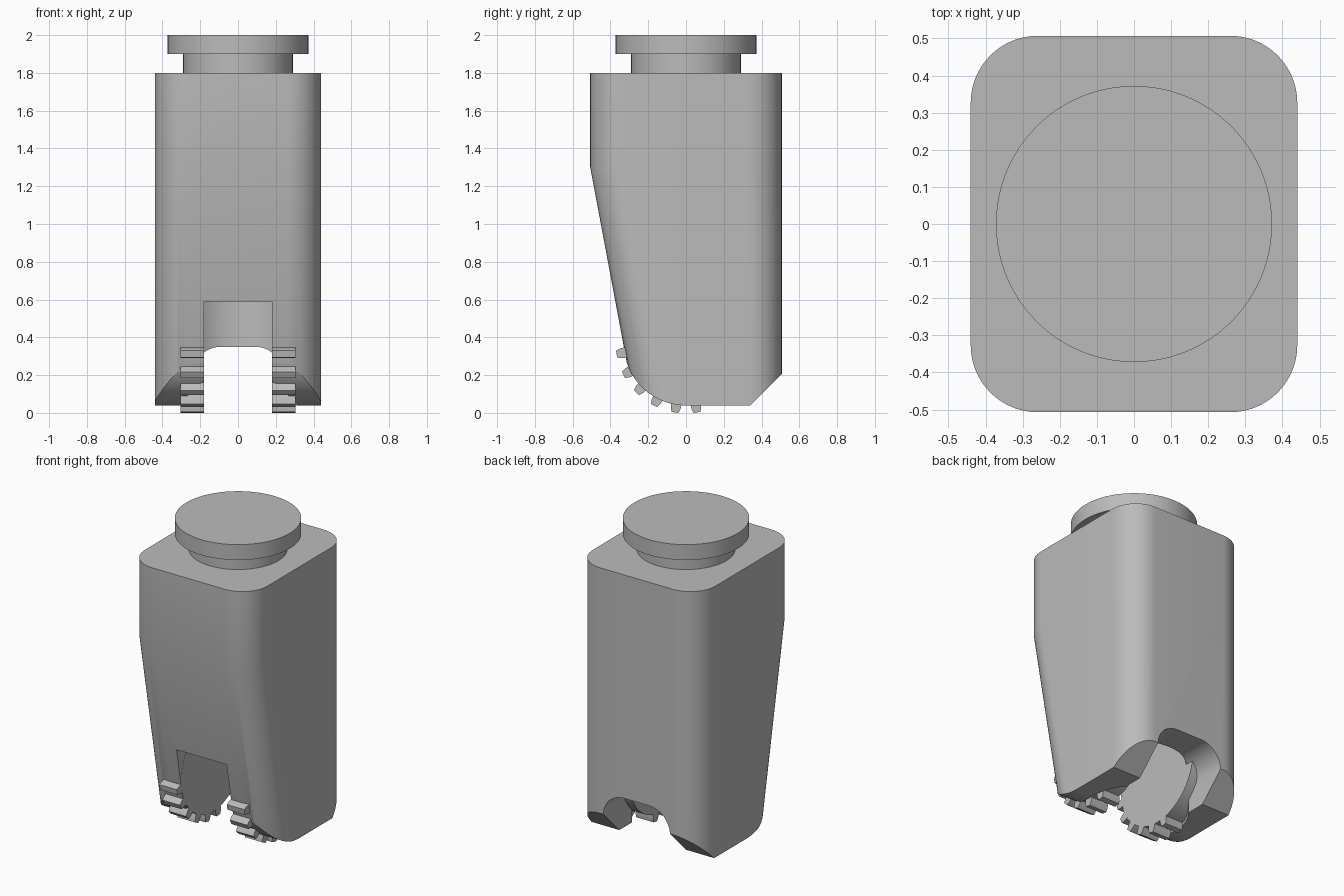
import bpy, bmesh
from math import sin, cos, pi, radians, tan

if "Cube" in bpy.data.objects:
    bpy.data.objects.remove(bpy.data.objects["Cube"], do_unlink=True)

GREY = (0.5, 0.5, 0.5, 1)
mat = bpy.data.materials.new("plain grey")
mat.use_nodes = True
mat.diffuse_color = GREY
mat.node_tree.nodes["Principled BSDF"].inputs["Base Color"].default_value = GREY

AXLE_Z, ROOT, TIP = 0.37, 0.33, 0.372     # gear axle height and radii
GEAR_IN, GEAR_OUT = 0.18, 0.305           # gear extent in x
SLOPE = radians(10.6)                     # lean of the lower front


def loft(bm, rings):
    """Skin a stack of equal rings and cap both ends."""
    loops = [[bm.verts.new(p) for p in ring] for ring in rings]
    n = len(loops[0])
    for a, b in zip(loops, loops[1:]):
        for i in range(n):
            j = (i + 1) % n
            bm.faces.new((a[i], a[j], b[j], b[i]))
    bm.faces.new(loops[0][::-1])
    bm.faces.new(loops[-1])


def make(name, *stacks):
    bm = bmesh.new()
    for rings in stacks:
        loft(bm, rings)
    bmesh.ops.recalc_face_normals(bm, faces=bm.faces)
    mesh = bpy.data.meshes.new(name)
    bm.to_mesh(mesh)
    bm.free()
    mesh.materials.append(mat)
    ob = bpy.data.objects.new(name, mesh)
    bpy.context.collection.objects.link(ob)
    return ob


def along_x(profile, x0, x1):
    return [[(x, y, z) for y, z in profile] for x in (x0, x1)]


def along_y(profile, y0, y1):
    return [[(x, y, z) for x, z in profile] for y in (y0, y1)]


def disc(radius, z0, z1, n=96):
    ring = [(radius * cos(2 * pi * i / n), radius * sin(2 * pi * i / n)) for i in range(n)]
    return [[(x, y, z) for x, y in ring] for z in (z0, z1)]


def arc(cx, cy, r, a0, a1, n):
    return [(cx + r * cos(a0 + (a1 - a0) * i / n), cy + r * sin(a0 + (a1 - a0) * i / n))
            for i in range(n + 1)]


def smooth(ob):
    bpy.ops.object.select_all(action="DESELECT")
    ob.select_set(True)
    bpy.context.view_layer.objects.active = ob
    bpy.ops.object.shade_smooth_by_angle(angle=radians(25))


def boolean(ob, cutter, operation):
    mod = ob.modifiers.new(cutter.name, "BOOLEAN")
    mod.operation, mod.solver, mod.object = operation, "EXACT", cutter
    bpy.context.view_layer.objects.active = ob
    bpy.ops.object.modifier_apply(modifier=mod.name)
    bpy.data.objects.remove(cutter, do_unlink=True)


def section(z):
    """Rounded rectangle whose front edge leans back below the shoulder."""
    r, hx, back = 0.18, 0.44, 0.507
    front = -back + max(0, 1.3 - z) * tan(SLOPE)
    ring = []
    for k, (cx, cy) in enumerate([(hx - r, back - r), (r - hx, back - r),
                                  (r - hx, front + r), (hx - r, front + r)]):
        ring += arc(cx, cy, r, k * pi / 2, (k + 1) * pi / 2, 14)
    return [(x, y, z) for x, y in ring]


# Body: rounded column trimmed to a curved toe and a chamfered heel
body = make("body", [section(z) for z in (-0.05, 1.3, 1.8)])
toe = arc(0, AXLE_Z, ROOT + 0.0005, -pi / 2, -pi - SLOPE * -1, 28)
side = [(-0.8, 2), (0.8, 2), (0.8, 0.5), (0.34, 0.04)] + toe + [(-0.8, 0.32)]
boolean(body, make("trim_cutter", along_x(side, -0.6, 0.6)), "INTERSECT")

# Front slot, round chamber and arched rear opening
slot = [(-0.7, -0.1), (0, -0.1), (0, 0.59), (-0.7, 0.59)]
arch = ([(0.24, -0.2)] + arc(0.09, 0.2, 0.15, 0, pi / 2, 12)
        + arc(-0.09, 0.2, 0.15, pi / 2, pi, 12) + [(-0.24, -0.2)])
boolean(body, make("slot_cutter", along_x(slot, -GEAR_IN, GEAR_IN)), "DIFFERENCE")
boolean(body, make("chamber_cutter", disc(0.32, -0.15, 0.589)), "DIFFERENCE")
boolean(body, make("arch_cutter", along_y(arch, 0.02, 0.7)), "DIFFERENCE")
smooth(body)

# Neck and cap
smooth(make("neck", disc(0.29, 1.79, 1.91)))
smooth(make("cap", disc(0.372, 1.9, 2.0)))


def tooth(angle):
    """Tapered tooth outline at an angle from straight down."""
    outline = [(-0.029, 0.31), (-0.026, 0.35), (-0.018, TIP),
               (0.018, TIP), (0.026, 0.35), (0.029, 0.31)]
    return [(t * cos(angle) + r * sin(angle), AXLE_Z + t * sin(angle) - r * cos(angle))
            for t, r in outline]


# Toothed wheels, one on each side
for name, s in (("left_gear", 1), ("right_gear", -1)):
    x0, x1 = s * (GEAR_IN - 0.001), s * GEAR_OUT
    wheel = arc(0, AXLE_Z, ROOT - 0.006, 0, 2 * pi * 71 / 72, 71)
    teeth = [along_x(tooth(radians(9 - 18 * k)), x0, x1) for k in range(6)]
    smooth(make(name, along_x(wheel, x0, x1), *teeth))
